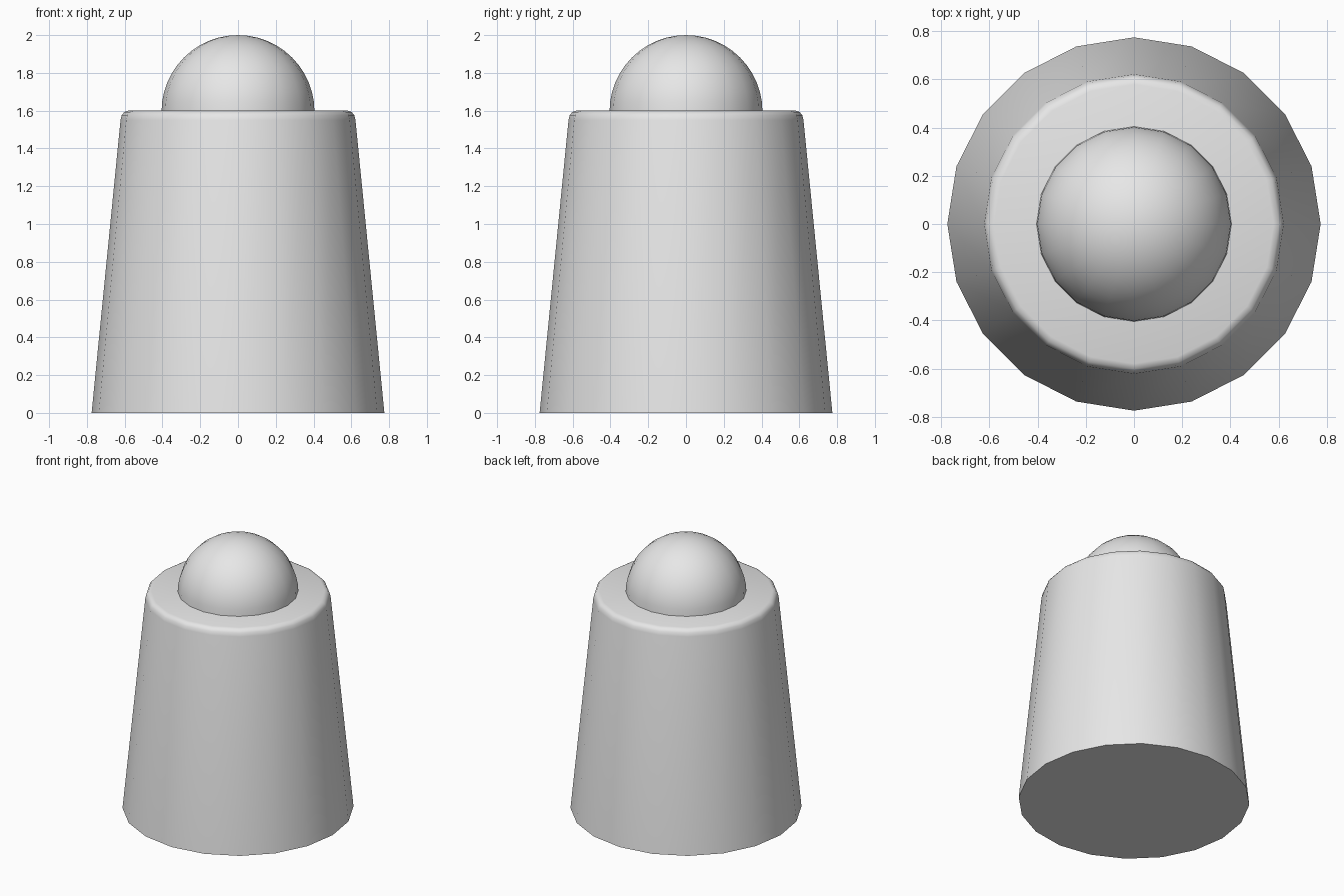
import bpy
import bmesh
import math

if "Cube" in bpy.data.objects:
    bpy.data.objects.remove(bpy.data.objects["Cube"], do_unlink=True)

SIDES = 20

# Single plain grey
grey = bpy.data.materials.new("light_grey")
grey.use_nodes = True
grey.diffuse_color = (0.8, 0.8, 0.8, 1)
grey.node_tree.nodes["Principled BSDF"].inputs["Base Color"].default_value = (0.8, 0.8, 0.8, 1)


def lathe(name, profile, angle):
    """Spin an (r, z) profile, bottom to top, closing both ends."""
    bm = bmesh.new()
    rings = []
    for r, z in profile:
        if r < 1e-4:
            rings.append([bm.verts.new((0, 0, z))] * SIDES)
            continue
        turns = [2 * math.pi * i / SIDES for i in range(SIDES)]
        rings.append([bm.verts.new((r * math.cos(t), r * math.sin(t), z)) for t in turns])
    for low, high in zip(rings, rings[1:]):
        for i in range(SIDES):
            j = (i + 1) % SIDES
            corners = [low[i], low[j], high[j], high[i]]
            bm.faces.new(list(dict.fromkeys(corners)))
    bm.faces.new(rings[0][::-1])
    if len(set(rings[-1])) > 1:
        bm.faces.new(rings[-1])
    mesh = bpy.data.meshes.new(name)
    bm.to_mesh(mesh)
    bm.free()
    mesh.materials.append(grey)
    obj = bpy.data.objects.new(name, mesh)
    bpy.context.collection.objects.link(obj)
    bpy.ops.object.select_all(action="DESELECT")
    obj.select_set(True)
    bpy.context.view_layer.objects.active = obj
    bpy.ops.object.shade_smooth_by_angle(angle=math.radians(angle))
    return obj


# Tapered body with a rounded upper rim
lathe("tapered_body", [(0.775, 0), (0.622, 1.55), (0.616, 1.576),
                       (0.602, 1.593), (0.58, 1.6)], 35)

# Hemispherical dome resting on the body
R, BASE, STEPS = 0.405, 1.595, 12
dome = [(R * math.cos(a), BASE + R * math.sin(a))
        for a in (math.pi / 2 * k / STEPS for k in range(STEPS + 1))]
lathe("dome", dome, 40)
